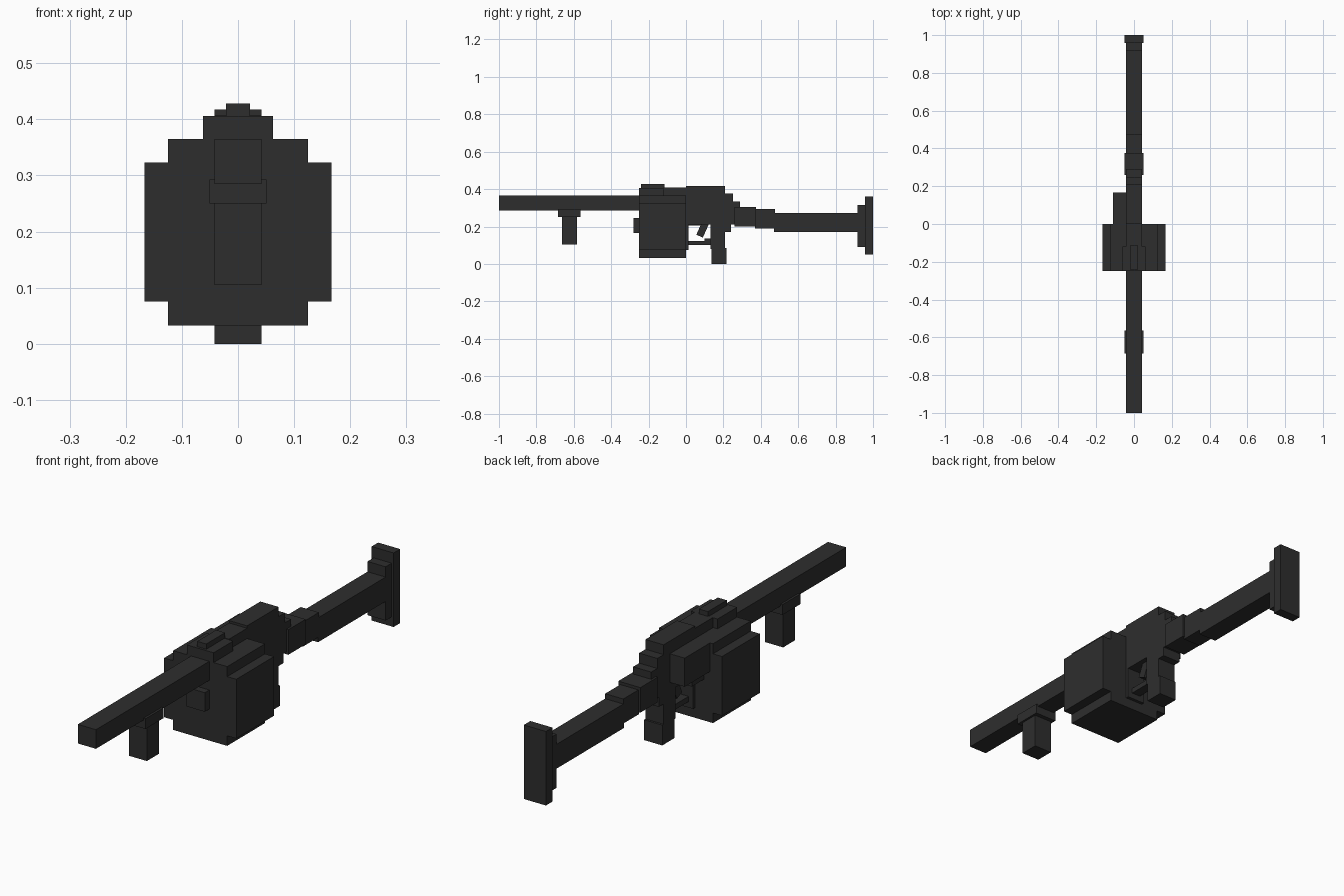
import bpy
import bmesh
from mathutils import Matrix

cube = bpy.data.objects.get("Cube")
if cube:
    bpy.data.objects.remove(cube, do_unlink=True)

# Single dark gunmetal colour
metal = bpy.data.materials.new("dark_gunmetal")
metal.use_nodes = True
colour = (0.027, 0.027, 0.027, 1)
metal.diffuse_color = colour
metal.node_tree.nodes["Principled BSDF"].inputs["Base Color"].default_value = colour


def block(name, x, y, z, tilt=0):
    """Box from (min, max) ranges; a single x number means a centred half width."""
    x = x if isinstance(x, tuple) else (-x, x)
    ranges = (x, y, z)
    size = [b - a for a, b in ranges]
    centre = [(a + b) / 2 for a, b in ranges]
    mesh = bpy.data.meshes.new(name)
    bm = bmesh.new()
    bmesh.ops.create_cube(bm, size=1, matrix=Matrix.Diagonal((*size, 1)))
    bm.to_mesh(mesh)
    bm.free()
    mesh.materials.append(metal)
    obj = bpy.data.objects.new(name, mesh)
    obj.location = centre
    obj.rotation_euler.x = tilt
    bpy.context.collection.objects.link(obj)
    return obj


W = 0.042   # common half width
C = 0.051   # half width of collars

# Barrel and front grip
block("barrel", W, (-1, -0.24), (0.285, 0.365))
block("front_grip_collar", C, (-0.685, -0.565), (0.25, 0.293))
block("front_grip", W, (-0.663, -0.583), (0.105, 0.255))

# Stepped drum magazine
block("drum_wide", 0.167, (-0.25, 0), (0.075, 0.323))
block("drum_tall", 0.125, (-0.25, 0), (0.033, 0.365))
block("drum_front_knob", W, (-0.28, -0.25), (0.165, 0.245))
block("drum_back_plate", W, (0, 0.013), (0.075, 0.22))

# Receiver and top cover
block("top_cover", 0.062, (-0.25, -0.12), (0.36, 0.406))
block("rear_cover", W, (-0.12, 0), (0.36, 0.408))
block("sight_rail", 0.021, (-0.24, -0.115), (0.4, 0.428))
block("receiver", W, (0, 0.208), (0.21, 0.418))
block("receiver_step_upper", W, (0.2, 0.25), (0.21, 0.377))
block("receiver_step_lower", W, (0.24, 0.29), (0.21, 0.335))
block("side_box", (-0.111, -W), (0, 0.167), (0.245, 0.365))
block("side_box_bracket", (-0.083, -W), (0, 0.08), (0.205, 0.25))

# Rear grip, trigger and guard
block("rear_grip", W, (0.13, 0.208), (0.08, 0.22))
block("rear_grip_foot", W, (0.137, 0.217), (0, 0.085))
block("rear_grip_spur", W, (0.2, 0.24), (0.17, 0.22))
block("trigger", 0.021, (0.07, 0.108), (0.145, 0.225), tilt=-0.42)
block("trigger_guard", 0.021, (0.01, 0.135), (0.1, 0.122))
block("trigger_guard_step", 0.021, (0.1, 0.135), (0.11, 0.135))

# Shoulder stock
block("stock_collar", C, (0.26, 0.375), (0.2, 0.305))
block("stock_neck", W, (0.37, 0.475), (0.19, 0.293))
block("stock_tube", W, (0.47, 0.92), (0.17, 0.272))
block("butt_block", W, (0.917, 0.96), (0.09, 0.315))
block("butt_plate", C, (0.957, 1), (0.05, 0.36))
